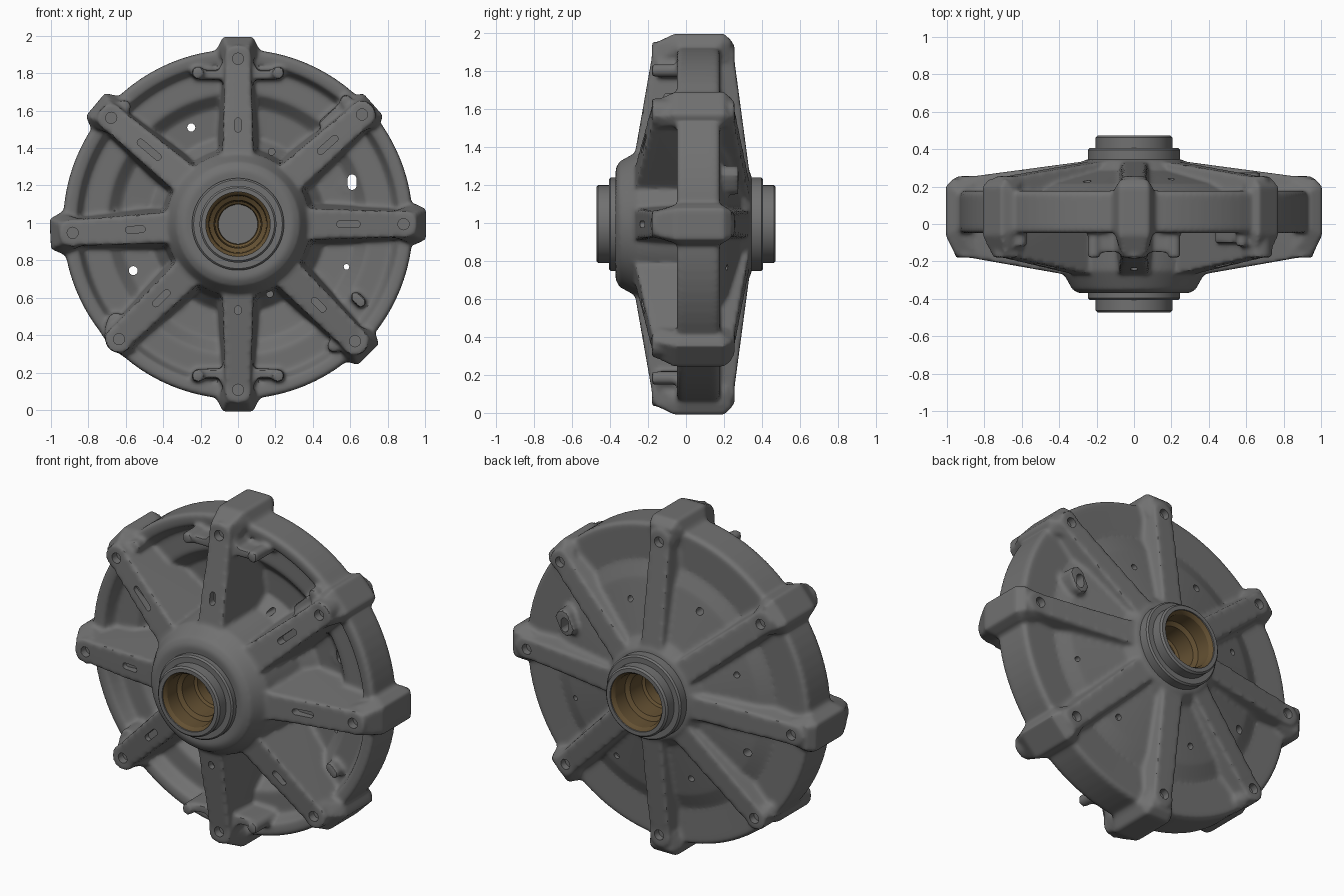
import bpy, bmesh, math
from mathutils import Vector

if "Cube" in bpy.data.objects:
    bpy.data.objects.remove(bpy.data.objects["Cube"])

CZ = 0.993  # height of the hub axis


def material(name, col):
    m = bpy.data.materials.new(name)
    m.diffuse_color = (*col, 1)
    m.use_nodes = True
    m.node_tree.nodes["Principled BSDF"].inputs["Base Color"].default_value = m.diffuse_color
    return m


GREY = material("cast grey", (0.165, 0.165, 0.165))
BROWN = material("bronze brown", (0.125, 0.08, 0.032))


def make_object(name, bm, mat):
    bmesh.ops.recalc_face_normals(bm, faces=bm.faces)
    me = bpy.data.meshes.new(name)
    bm.to_mesh(me)
    bm.free()
    me.materials.append(mat)
    ob = bpy.data.objects.new(name, me)
    bpy.context.collection.objects.link(ob)
    return ob


def smooth(ob, angle=35):
    bpy.ops.object.select_all(action='DESELECT')
    ob.select_set(True)
    bpy.context.view_layer.objects.active = ob
    bpy.ops.object.shade_smooth_by_angle(angle=math.radians(angle))


def lathe(bm, profile, n=96):
    """Closed (radius, y) profile turned round the hub axis."""
    rings = []
    for i in range(n):
        a = 2 * math.pi * i / n
        rings.append([bm.verts.new((r * math.cos(a), y, CZ + r * math.sin(a))) for r, y in profile])
    k = len(profile)
    for i in range(n):
        A, B = rings[i], rings[(i + 1) % n]
        for j in range(k):
            bm.faces.new((A[j], A[(j + 1) % k], B[(j + 1) % k], B[j]))


def hull(bm, pts):
    vs = [bm.verts.new(p) for p in pts]
    bmesh.ops.convex_hull(bm, input=vs)
    bmesh.ops.delete(bm, geom=[v for v in vs if v.is_valid and not v.link_faces], context='VERTS')


def rod(bm, centres, rad, y0, y1, n=16):
    """Rounded bar standing along y through one or two (x, z) centres."""
    hull(bm, [(x + rad * math.cos(t), y, z + rad * math.sin(t))
              for x, z in centres for y in (y0, y1)
              for t in [2 * math.pi * i / n for i in range(n)]])


def polar(angle):
    a = math.radians(angle)
    u = Vector((math.cos(a), math.sin(a)))
    v = Vector((-u.y, u.x))
    return lambda r, t=0.0: (u.x * r + v.x * t, CZ + u.y * r + v.y * t)


def y_front(r):
    return -0.275 + (r - 0.38) * 0.19


def y_back(r):
    return 0.338 - (r - 0.24) * 0.134


# housing shell
bm = bmesh.new()
lathe(bm, [(.175, -.36), (.29, -.372), (.33, -.35), (.385, -.25), (.41, .03), (.47, .115),
           (.63, .10), (.70, .03), (.83, .03), (.865, -.045), (.925, -.05), (.935, -.03),
           (.935, .16), (.92, .178), (.72, .175), (.63, .215), (.32, .285), (.26, .345), (.175, .35)])
cut = bmesh.new()

# spokes: angle, lug reach, slot centre radius, slot half length
SPOKES = [(0, 1.005, .59, .045), (41.5, .965, .64, .05), (90, 1.002, .53, .02), (140, .995, .62, .06),
          (183, 1.005, .55, .035), (224, .935, .57, .04), (270, 1.002, .46, .005), (315, .985, .61, .03)]
for ang, reach, slot, half in SPOKES:
    P = polar(ang)
    pt = lambda r, t, y: (P(r, t)[0], y, P(r, t)[1])
    # front rib, drafted wider toward the shell
    hull(bm, [pt(r, s * w, y) for s in (-1, 1) for r, w, y in
              [(.25, .085, y_front(.3)), (.93, .066, y_front(.93)), (.25, .12, .15), (.93, .085, .15)]])
    # back rib
    hull(bm, [pt(r, s * w, y) for s in (-1, 1) for r, w, y in
              [(.24, .07, y_back(.24)), (.92, .06, y_back(.92)), (.24, .10, .1), (.92, .09, .1)]])
    # outer lug
    hull(bm, [pt(r, s * w, y) for s in (-1, 1) for r, w, y in
              [(reach, .08, -.06), (reach, .08, .20), (reach - .05, .06, -.165), (reach - .04, .07, .243),
               (reach - .06, .11, -.03), (reach - .06, .11, .18), (.85, .075, -.15), (.85, .075, .22)]])
    # bolt bosses with their holes, and the slot in the rib
    rod(bm, [P(.885)], .074, -.18, .1)
    rod(bm, [P(.88)], .066, .1, .256)
    rod(cut, [P(.885)], .03, -.3, -.135)
    rod(cut, [P(.875)], .03, .215, .4)
    rod(cut, [P(slot - half), P(slot + half)], .018, -.4, y_front(slot) + .045)

# cross bars on the top and bottom spokes
for ang in (90, 270):
    P = polar(ang)
    for s in (-1, 1):
        rod(bm, [P(.795, 0), P(.80, s * .215)], .026, -.15, .06)
        rod(bm, [P(.80 + .01, s * .215)], .034, -.18, .06)
        rod(bm, [P(.86, s * .05), P(.80, s * .085)], .03, -.15, .06)

# side brackets beside the diagonal spokes
P = polar(41.5)
rod(bm, [P(.70, .10), P(.86, .10)], .025, -.10, .08)
rod(bm, [P(.86, .06), P(.87, .115)], .03, -.12, .08)
P = polar(224)
rod(bm, [P(.83, -.08), P(.87, -.06)], .045, -.12, .08)
P = polar(315)
rod(bm, [P(.82, -.10), P(.86, -.05)], .032, -.11, .08)
rod(bm, [P(.72, .17), P(.76, .17)], .028, -.04, .08)
P = polar(140)
rod(bm, [P(.87, -.09), P(.90, -.05)], .035, -.12, .08)

# back boss with its through hole
rod(bm, [(.60, 1.20), (.625, 1.25)], .05, .1, .275)
rod(cut, [(.61, 1.20), (.61, 1.235)], .024, -.1, .4)

# drain holes through the panels and shallow pits
for x, z, r in [(-.25, 1.51, .022), (-.56, .745, .024), (.58, .765, .015)]:
    rod(cut, [(x, z)], r, -.1, .4)
for x, z in [(.18, 1.38), (.17, .62), (-.35, .66), (.41, .67), (-.39, 1.28)]:
    rod(cut, [(x, z)], .018, -.1, .14)
for x, z in [(.2, 1.47), (-.5, 1.2), (.3, .5), (-.2, .5)]:
    rod(cut, [(x, z)], .018, .2, .4)

# fuse the casting, round its edges, then cut the holes
raw = make_object("housing_raw", bm, GREY)
cutter = make_object("hole_cutter", cut, GREY)
cutter.hide_render = True
m = raw.modifiers.new("fuse", 'REMESH')
m.mode, m.voxel_size, m.use_smooth_shade = 'VOXEL', 0.0125, True
m = raw.modifiers.new("round", 'SMOOTH')
m.factor, m.iterations = 0.5, 5
m = raw.modifiers.new("holes", 'BOOLEAN')
m.operation, m.solver, m.object = 'DIFFERENCE', 'EXACT', cutter
dg = bpy.context.evaluated_depsgraph_get()
mesh = bpy.data.meshes.new_from_object(raw.evaluated_get(dg))
housing = bpy.data.objects.new("housing", mesh)
bpy.context.collection.objects.link(housing)
mesh.materials.clear()
mesh.materials.append(GREY)
for ob in (raw, cutter):
    bpy.data.objects.remove(ob)
smooth(housing, 40)

# stepped collars and bronze bearing liners, front and back
for side, label in ((-1, "front"), (1, "back")):
    bm = bmesh.new()
    lathe(bm, [(.172, side * y) for y in (.25, .472)] +
          [(r, side * y) for r, y in [(.195, .472), (.205, .462), (.205, .405), (.237, .405),
                                      (.246, .396), (.246, .25)]])
    smooth(make_object(label + "_collar", bm, GREY), 30)
    bm = bmesh.new()
    lathe(bm, [(r, side * y) for r, y in [(.176, .466), (.165, .46), (.155, .445), (.152, .36), (.128, .345),
                                          (.122, .24), (.108, .23), (.105, .17), (.178, .17)]])
    smooth(make_object(label + "_bearing_liner", bm, BROWN), 30)

# closed core inside the bore
bm = bmesh.new()
rod(bm, [(0, CZ)], .18, -.17, .17, 64)
smooth(make_object("bore_core", bm, GREY), 30)
